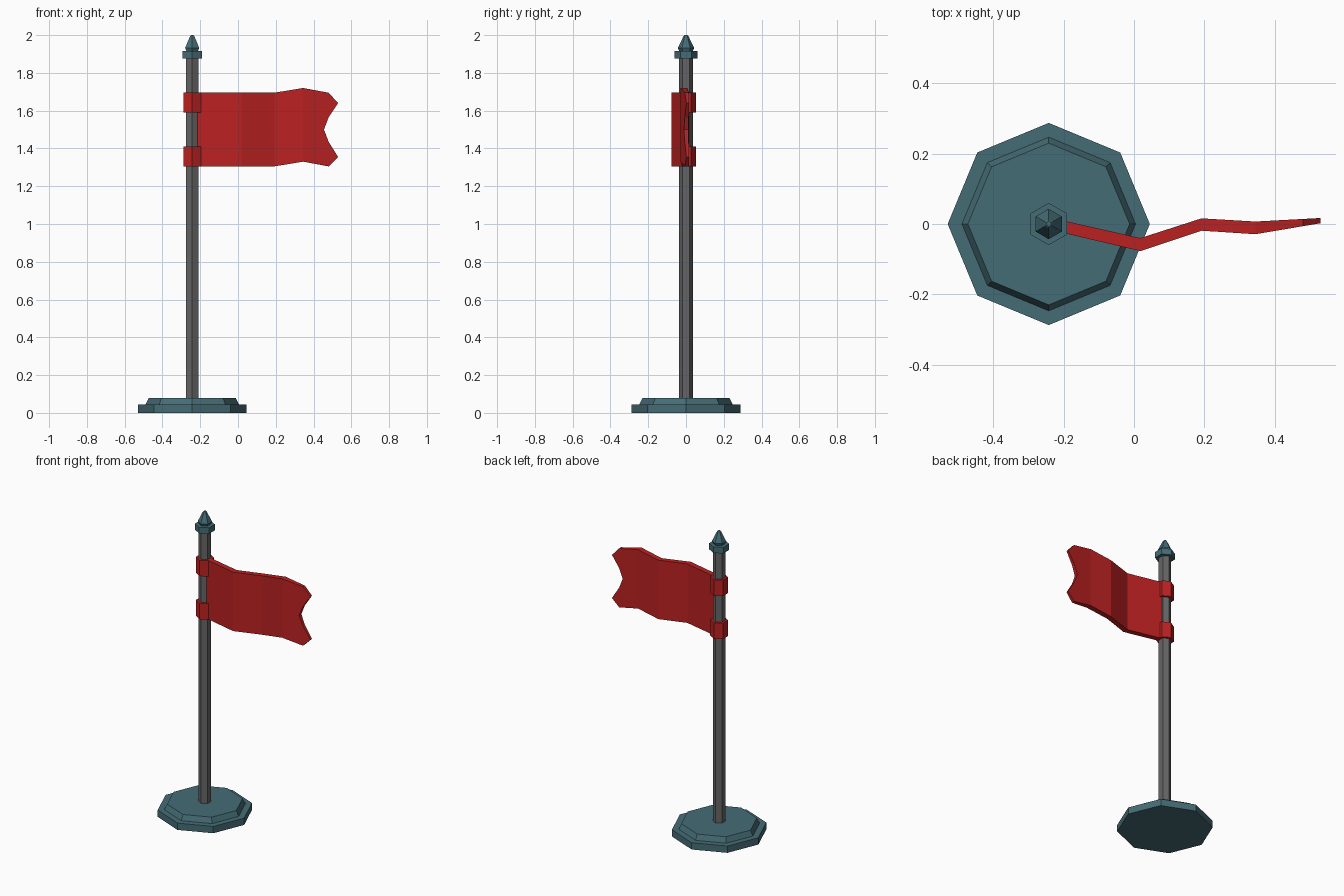
import bpy, bmesh, math

if "Cube" in bpy.data.objects:
    bpy.data.objects.remove(bpy.data.objects["Cube"])

CX = -0.2425  # pole axis


def material(name, rgb):
    m = bpy.data.materials.new(name)
    m.diffuse_color = (*rgb, 1)
    m.use_nodes = True
    m.node_tree.nodes["Principled BSDF"].inputs["Base Color"].default_value = m.diffuse_color
    return m


TEAL = material("teal", (0.06, 0.15, 0.18))
STEEL = material("dark_steel", (0.13, 0.13, 0.13))
RED = material("red", (0.5, 0.015, 0.015))


def finish(name, bm, mat):
    bmesh.ops.recalc_face_normals(bm, faces=bm.faces[:])
    me = bpy.data.meshes.new(name)
    bm.to_mesh(me)
    bm.free()
    me.materials.append(mat)
    ob = bpy.data.objects.new(name, me)
    bpy.context.collection.objects.link(ob)
    return ob


def turned(name, profile, sides, mat):
    """Faceted solid from (radius, z) rings, corners on the y axis."""
    bm = bmesh.new()
    rings = []
    for r, z in profile:
        angles = [math.pi / 2 + 2 * math.pi * i / sides for i in range(sides)]
        rings.append([bm.verts.new((CX + r * math.cos(a), r * math.sin(a), z)) for a in angles])
    for lo, hi in zip(rings, rings[1:]):
        for i in range(sides):
            j = (i + 1) % sides
            bm.faces.new((lo[i], lo[j], hi[j], hi[i]))
    bm.faces.new(rings[0])
    bm.faces.new(rings[-1])
    return finish(name, bm, mat)


# Stepped base, pole and finial
turned("base", [(0.2875, 0), (0.2875, 0.045), (0.247, 0.045), (0.23, 0.08)], 8, TEAL)
turned("pole", [(0.038, 0.07), (0.038, 1.89)], 6, STEEL)
turned("finial_collar", [(0.06, 1.875), (0.06, 1.915)], 6, TEAL)
turned("finial_spike", [(0.033, 1.91), (0.043, 1.932), (0.013, 1.995), (0.008, 2.0)], 6, TEAL)

# Sleeves holding the flag
for name, z in (("lower_sleeve", 1.305), ("upper_sleeve", 1.59)):
    turned(name, [(0.054, z), (0.054, z + 0.105)], 6, RED)

# Flag: folded columns (x, front y, back y, bottom z, top z), then a notched tail
columns = [(-0.22, -0.021, 0.014, 1.305, 1.695), (0.018, -0.077, -0.040, 1.305, 1.695),
           (0.192, -0.019, 0.016, 1.305, 1.695), (0.345, -0.029, 0.007, 1.33, 1.72)]
tail = [(0.48, 1.305), (0.53, 1.355), (0.48, 1.435), (0.455, 1.5),
        (0.48, 1.565), (0.53, 1.64), (0.48, 1.695)]

bm = bmesh.new()
sides = []
for k in (1, 2):
    low = [bm.verts.new((c[0], c[k], c[3])) for c in columns]
    top = [bm.verts.new((c[0], c[k], c[4])) for c in columns]
    y0, y1 = columns[-1][k], (0.002, 0.017)[k - 1]
    end = [bm.verts.new((x, y0 + (y1 - y0) * (x - 0.345) / 0.185, z)) for x, z in tail]
    for i in range(3):
        bm.faces.new((low[i], low[i + 1], top[i + 1], top[i]))
    bm.faces.new([low[-1]] + end + [top[-1]])
    sides.append(low + end + top[::-1])
front, back = sides
for i in range(len(front)):
    j = (i + 1) % len(front)
    bm.faces.new((front[i], front[j], back[j], back[i]))
finish("flag", bm, RED)
